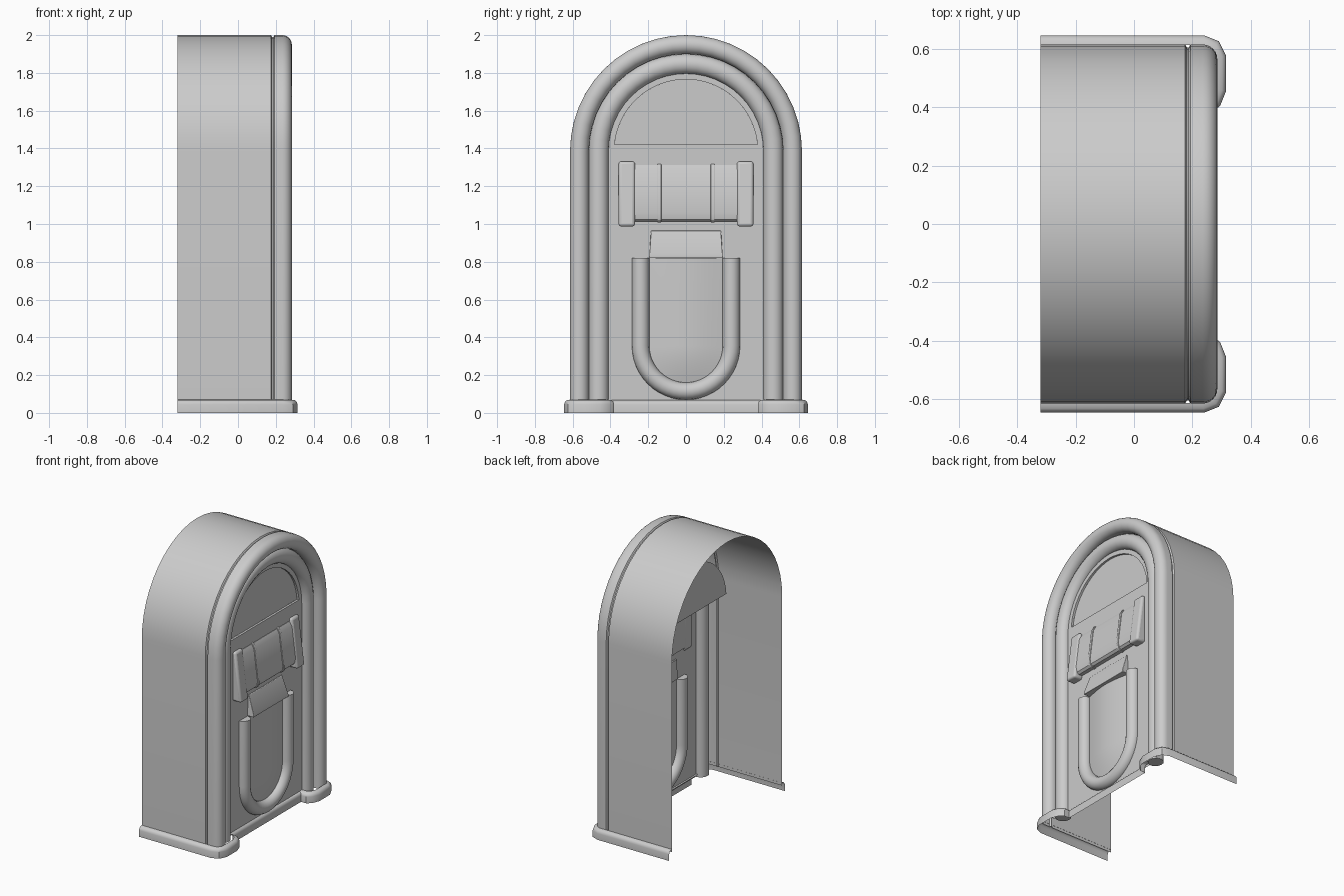
import bpy, bmesh
from math import sin, cos, pi, radians
from mathutils import Vector

if "Cube" in bpy.data.objects:
    bpy.data.objects.remove(bpy.data.objects["Cube"])


def finish(name, verts, faces, bevel=0.0):
    me = bpy.data.meshes.new(name)
    bm = bmesh.new()
    vs = [bm.verts.new(v) for v in verts]
    for f in faces:
        bm.faces.new([vs[i] for i in f])
    bmesh.ops.remove_doubles(bm, verts=bm.verts, dist=1e-5)
    bmesh.ops.recalc_face_normals(bm, faces=bm.faces)
    bm.to_mesh(me)
    bm.free()
    ob = bpy.data.objects.new(name, me)
    bpy.context.collection.objects.link(ob)
    if bevel:
        m = ob.modifiers.new("bevel", 'BEVEL')
        m.width, m.segments, m.limit_method = bevel, 3, 'ANGLE'
    bpy.ops.object.select_all(action='DESELECT')
    ob.select_set(True)
    bpy.context.view_layer.objects.active = ob
    bpy.ops.object.shade_smooth_by_angle(angle=radians(35))
    return ob


def arch(name, profile, zc, zend, up=1, closed=False, n=24):
    """Sweep (radius, x) profile along a leg, a half circle and a second leg."""
    rows = []
    for k in range(-1, n + 2):
        t = pi * min(max(k, 0), n) / n
        leg = k in (-1, n + 1)
        rows.append([(x, r * cos(t), zend if leg else zc + up * r * sin(t))
                     for r, x in profile])
    m = len(profile)
    verts = [v for row in rows for v in row]
    faces = []
    for i in range(len(rows) - 1):
        for j in range(m if closed else m - 1):
            a, b = i * m + j, i * m + (j + 1) % m
            faces.append((a, b, b + m, a + m))
    if closed:
        faces += [tuple(range(m)), tuple(range(len(verts) - m, len(verts)))]
    return finish(name, verts, faces)


def prism(name, prof, y0, y1, bevel=0.0, taper=0.0):
    """Extrude an (x, z) profile along y; taper narrows it towards its top."""
    m = len(prof)
    zlo = min(z for _, z in prof)
    verts = []
    for y, s in ((y0, 1), (y1, -1)):
        verts += [(x, y + s * taper * (z - zlo), z) for x, z in prof]
    faces = [tuple(range(m)), tuple(range(m, 2 * m))]
    faces += [(j, (j + 1) % m, (j + 1) % m + m, j + m) for j in range(m)]
    return finish(name, verts, faces, bevel)


ZC, PX = 1.386, 0.21

# Cabinet shell with a narrow groove, rounded outer arch and shallower inner arch
arch("cabinet_shell", [(.614, -.32), (.614, .175), (.604, .181), (.604, .187), (.614, .193)], ZC, .05)
outer = [(.614, .193)] + [(.564 + .05 * cos(a * pi / 12), .235 + .05 * sin(a * pi / 12))
                          for a in range(13)] + [(.514, .21)]
arch("outer_arch_tube", outer, ZC, .05)
inner = [(.462 + .053 * cos(a * pi / 8), .205 + .05 * sin(a * pi / 8)) for a in range(16)]
arch("inner_arch_tube", inner, ZC, .05, closed=True)

# Front panel, with rim and half-round window above
WX = PX - .015
finish("front_panel", [(PX, -.43, .05), (PX, .43, .05), (PX, .43, 1.42), (PX, -.43, 1.42),
                       (WX, -.43, 1.42), (WX, .43, 1.42)], [(0, 1, 2, 3), (3, 2, 5, 4)])
arch("window_rim", [(.43, PX), (.38, PX), (.38, WX)], ZC, 1.36)
a0 = .09
half = [(.38 * cos(a0 + (pi - 2 * a0) * i / 24), ZC + .38 * sin(a0 + (pi - 2 * a0) * i / 24))
        for i in range(25)]
for name, x in (("window_plate", WX), ("window_backing", -.05)):
    finish(name, [(x, y, z) for y, z in half], [tuple(range(25))])

# Plinth: hollow band stepping out into a rounded foot at each side
side = [(-.32, .645), (.24, .645), (.29, .625), (.315, .575), (.315, .455),
        (.295, .405), (.265, .38), (.225, .38)]
path = [Vector(p) for p in side] + [Vector((x, -y)) for x, y in reversed(side)]
dirs = [(path[i + 1] - path[i]).normalized() for i in range(len(path) - 1)]


def shifted(i, d):
    a, b = dirs[max(i - 1, 0)], dirs[min(i, len(dirs) - 1)]
    na, nb = Vector((a.y, -a.x)), Vector((b.y, -b.x))
    return path[i] + (na + nb) * d / (1 + na.dot(nb))


section = [(0, 0), (0, .045), (.004, .058), (.014, .067), (.032, .07)]
verts = []
for i in range(len(path)):
    for d, z in section:
        p = shifted(i, d)
        verts.append((p.x, p.y, z))
m = len(section)
finish("plinth", verts, [(i * m + j, i * m + j + 1, (i + 1) * m + j + 1, (i + 1) * m + j)
                         for i in range(len(path) - 1) for j in range(m - 1)])

# Sloping selection box, end caps and thin ribs
body = [(.2, 1.315), (.212, 1.312), (.23, 1.28), (.258, 1.06), (.252, 1.025), (.237, 1.012), (.2, 1.012)]
prism("selector_body", body, -.28, .28)
cap = [(.2, 1.332), (.23, 1.332), (.274, .987), (.2, .987)]
rib = [(x + (.005 if x > .205 else 0), 1.165 + (z - 1.165) * 1.03) for x, z in body]
for s, tag in ((-1, "left"), (1, "right")):
    prism("selector_cap_" + tag, cap, min(s * .27, s * .357), max(s * .27, s * .357), .018)
    prism("selector_rib_" + tag, rib, s * .141 - .01, s * .141 + .01, .003)

# Hood over the grille
prism("grille_hood", [(.2, .965), (.215, .965), (.258, .84), (.258, .822), (.2, .822)],
      -.195, .195, .003, taper=.07)

# Domed grille and the U-shaped tube around it
dome = [(.205 * i / 10, .208 + .03 * cos(i / 10 * pi / 2)) for i in range(11)]
arch("grille_dome", dome, .355, .82, up=-1)
tube = [(.24 + .046 * cos(a * pi / 8), .21 + .046 * sin(a * pi / 8)) for a in range(16)]
arch("grille_tube", tube, .355, .82, up=-1, closed=True)
